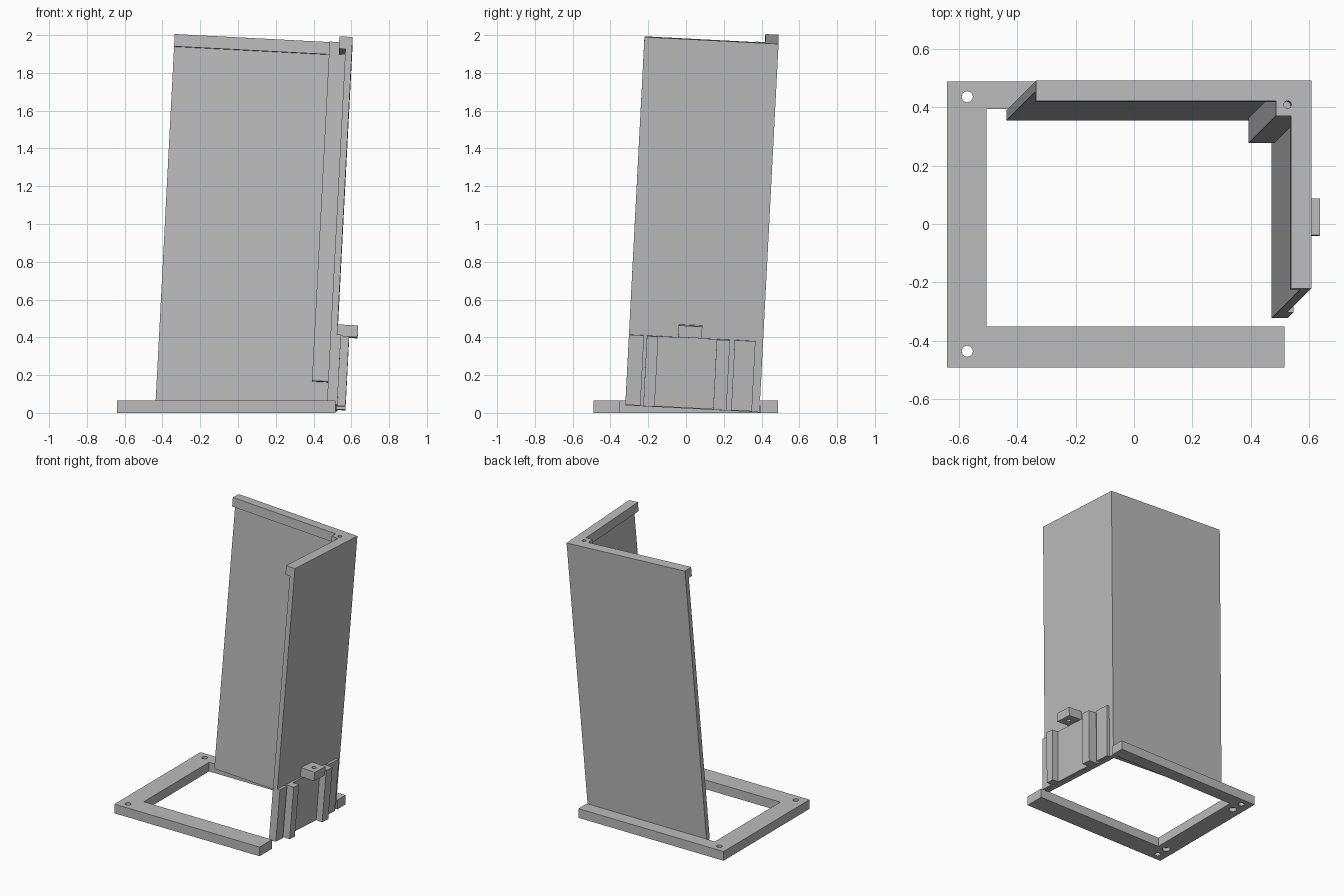
import bpy
import bmesh
from mathutils import Matrix, Vector

default = bpy.data.objects.get("Cube")
if default:
    bpy.data.objects.remove(default, do_unlink=True)

grey = bpy.data.materials.new("plain_grey")
grey.use_nodes = True
COLOUR = (0.5, 0.5, 0.5, 1)
grey.diffuse_color = COLOUR
grey.node_tree.nodes["Principled BSDF"].inputs["Base Color"].default_value = COLOUR

# Leaning frame: origin at the outer top corner of the two walls
LEAN = 0.052
TILT = Matrix(((1, 0, LEAN, 0.607),
               (0, 1, LEAN, 0.49),
               (-LEAN, -LEAN, 1, 1.953),
               (0, 0, 0, 1)))
LEVEL = Matrix.Identity(4)


def prism(name, outline, low, high, frame=TILT):
    """Extrude a flat outline between two heights in the given frame."""
    bm = bmesh.new()
    face = bm.faces.new([bm.verts.new((x, y, low)) for x, y in outline])
    top = bmesh.ops.extrude_face_region(bm, geom=[face])
    bmesh.ops.translate(bm, vec=Vector((0, 0, high - low)),
                        verts=[v for v in top["geom"] if isinstance(v, bmesh.types.BMVert)])
    bmesh.ops.recalc_face_normals(bm, faces=bm.faces)
    bmesh.ops.transform(bm, matrix=frame, verts=bm.verts)
    return finish(name, bm)


def finish(name, bm):
    mesh = bpy.data.meshes.new(name)
    bm.to_mesh(mesh)
    bm.free()
    mesh.materials.append(grey)
    obj = bpy.data.objects.new(name, mesh)
    bpy.context.collection.objects.link(obj)
    return obj


def block(name, x0, x1, y0, y1, low, high):
    return prism(name, [(x0, y0), (x1, y0), (x1, y1), (x0, y1)], low, high)


def drill(obj, x, y, z, radius, depth, frame=LEVEL):
    """Cut a round hole centred on the given point."""
    bm = bmesh.new()
    bmesh.ops.create_cone(bm, cap_ends=True, segments=24, radius1=radius, radius2=radius,
                          depth=depth, matrix=frame @ Matrix.Translation((x, y, z)))
    cutter = finish("hole_cutter", bm)
    cutter.hide_render = True
    cutter.hide_viewport = True
    cutter.display_type = 'WIRE'
    cut = obj.modifiers.new("hole", 'BOOLEAN')
    cut.operation = 'DIFFERENCE'
    cut.solver = 'EXACT'
    cut.object = cutter
    # Bake the cut and drop the helper
    bpy.context.view_layer.update()
    result = bpy.data.meshes.new_from_object(
        obj.evaluated_get(bpy.context.evaluated_depsgraph_get()))
    obj.modifiers.clear()
    obj.data = result
    bpy.data.objects.remove(cutter, do_unlink=True)


# Three-sided base with fixing holes and blind recesses underneath
base = prism("base_frame", [(-0.64, -0.49), (0.515, -0.49), (0.515, -0.35), (-0.505, -0.35),
                            (-0.505, 0.393), (0.515, 0.393), (0.515, 0.487), (-0.64, 0.487)],
             0, 0.066, LEVEL)
for side in (-1, 1):
    drill(base, -0.57, side * 0.435, 0.03, 0.019, 0.2)
    drill(base, -0.57, side * 0.345, 0, 0.026, 0.05)

# Thin L-shaped walls, thicker rim on top and post in the inner corner
WIDE, DEEP, THIN, RIM = -0.942, -0.71, -0.035, -0.07
prism("walls", [(0, 0), (WIDE, 0), (WIDE, THIN), (THIN, THIN), (THIN, DEEP), (0, DEEP)],
      -1.95, -0.065)
rim = prism("top_rim", [(0, 0), (WIDE, 0), (WIDE, RIM), (-0.122, RIM), (-0.122, -0.12),
                        (RIM, -0.12), (RIM, DEEP), (0, DEEP)], -0.065, 0)
drill(rim, -0.082, -0.082, 0, 0.013, 0.1, TILT)
block("corner_post", -0.122, THIN, -0.12, THIN, -1.795, -0.065)

# Bracket on the outside of the side wall
LOW, HIGH = -1.946, -1.575
block("front_plate", 0, 0.02, DEEP, -0.63, LOW, HIGH)
block("back_plate", 0, 0.02, -0.15, -0.04, LOW, HIGH)
block("centre_plate", 0, 0.015, -0.555, -0.245, LOW, HIGH)
block("front_rib", 0, 0.063, -0.615, -0.555, LOW, HIGH)
block("back_rib", 0, 0.063, -0.245, -0.175, LOW, HIGH)
tab = block("bracket_tab", 0, 0.108, -0.45, -0.325, -1.57, -1.508)
drill(tab, 0.06, -0.388, -1.54, 0.015, 0.2, TILT)
